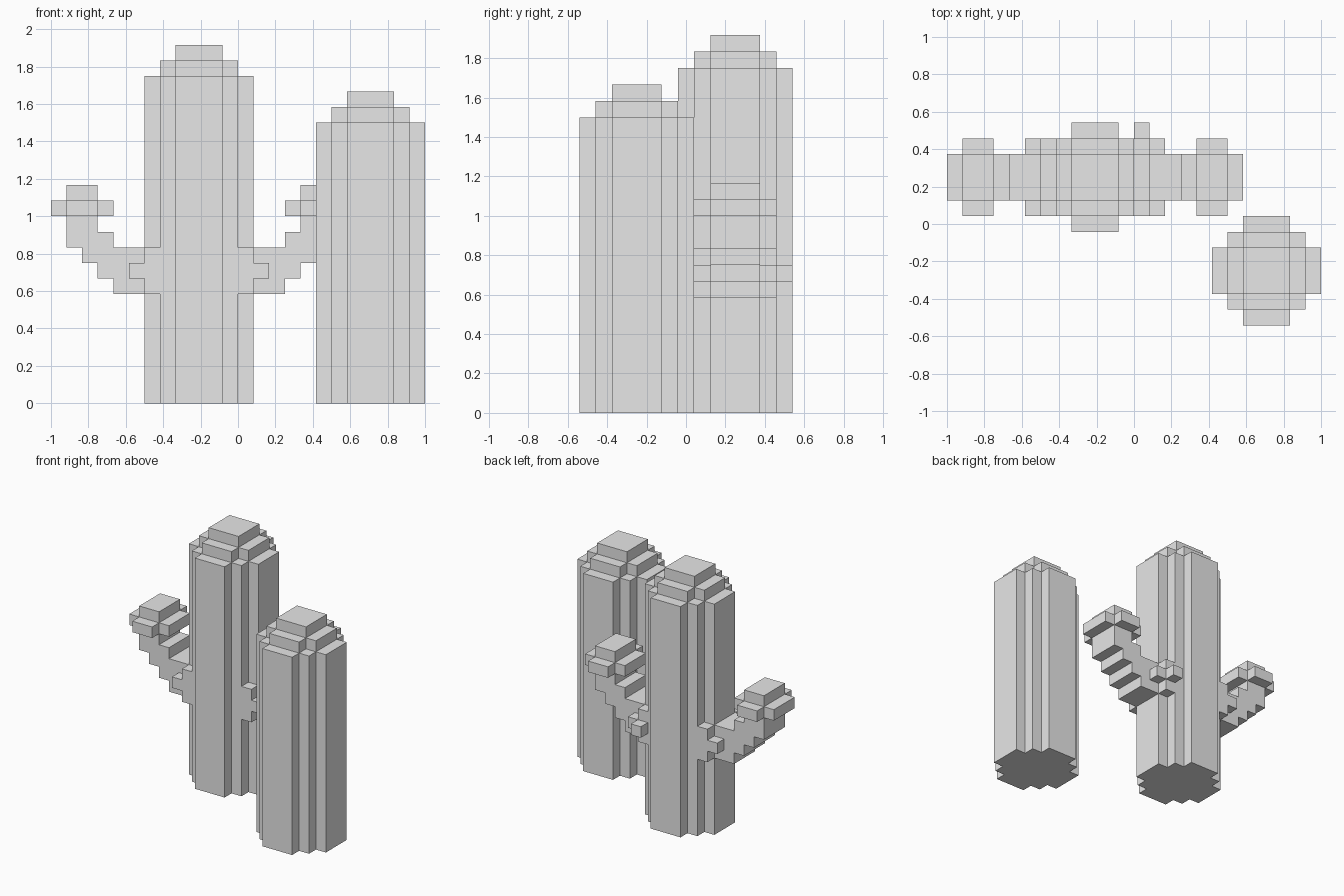
import bpy, bmesh, math
from mathutils import Vector

cube = bpy.data.objects.get("Cube")
if cube:
    bpy.data.objects.remove(cube, do_unlink=True)

U = 1 / 12                              # edge length of one block
GREY = (0.8, 0.8, 0.8, 1)
grey = bpy.data.materials.new("plain grey")
grey.diffuse_color = GREY
grey.use_nodes = True
grey.node_tree.nodes["Principled BSDF"].inputs["Base Color"].default_value = GREY


def box(x0, x1, y0, y1, z0, z1):
    """Set of block cells filling a range."""
    return {(x, y, z) for x in range(x0, x1) for y in range(y0, y1) for z in range(z0, z1)}


def trunk(x, y, height):
    """Ribbed column on a seven-block footprint with a stepped crown."""
    cells = set()
    for inset in (0, 1, 2):             # three crossed slabs
        cells |= box(x + inset, x + 7 - inset, y + 2 - inset, y + 5 + inset, 0, height)
    cells |= box(x + 1, x + 6, y + 2, y + 5, height, height + 1)
    cells |= box(x + 2, x + 5, y + 1, y + 6, height, height + 1)
    return cells | box(x + 2, x + 5, y + 2, y + 5, height, height + 2)


def arm():
    """Stepped arm growing towards +x, with collar, knob and flared tip."""
    cells = box(0, 1, 1, 6, 7, 10) | box(1, 2, 1, 6, 8, 9)
    for x0, x1, z0, z1 in ((1, 3, 7, 10), (3, 4, 8, 11), (4, 5, 9, 12), (5, 6, 10, 12)):
        cells |= box(x0, x1, 2, 5, z0, z1)
    cells |= box(3, 7, 2, 5, 12, 13) | box(4, 6, 1, 6, 12, 13)
    return cells | box(4, 6, 2, 5, 13, 14)


def mirror(cells):
    """Mirror cells across the centre of the tall trunk."""
    return {(-6 - x, y, z) for x, y, z in cells}


def skin(name, cells, solid):
    """Make the outer surface of a part, leaving out faces buried in the solid."""
    bm = bmesh.new()
    for cell in cells:
        centre = Vector(cell) + Vector((0.5, 0.5, 0.5))
        for axis in range(3):
            for sign in (-1, 1):
                n = Vector((0, 0, 0))
                n[axis] = sign
                if tuple(int(c + d) for c, d in zip(cell, n)) in solid:
                    continue
                a = Vector((0, 0, 0))
                a[(axis + 1) % 3] = 0.5
                b = n.cross(a)
                corners = (a + b, b - a, -a - b, a - b)
                mid = centre + n / 2 - Vector((0, 0.5, 0))
                bm.faces.new([bm.verts.new((mid + c) * U) for c in corners])
    bmesh.ops.remove_doubles(bm, verts=bm.verts, dist=U / 100)
    # Merge flat neighbouring squares into large faces
    bmesh.ops.dissolve_limit(bm, angle_limit=math.radians(1), verts=bm.verts, edges=bm.edges)
    mesh = bpy.data.meshes.new(name)
    bm.to_mesh(mesh)
    bm.free()
    mesh.materials.append(grey)
    bpy.context.collection.objects.link(bpy.data.objects.new(name, mesh))


tall = trunk(-6, 0, 21)
short = trunk(5, -6, 18)
left = arm() - tall
right = mirror(arm()) - tall
left |= box(0, 1, 6, 7, 8, 9)           # extra knob at the back of the left arm

solid = tall | short | left | right
parts = {"tall_trunk": tall, "short_trunk": short, "left_arm": left, "right_arm": right}
for name, cells in parts.items():
    skin(name, cells, solid)
